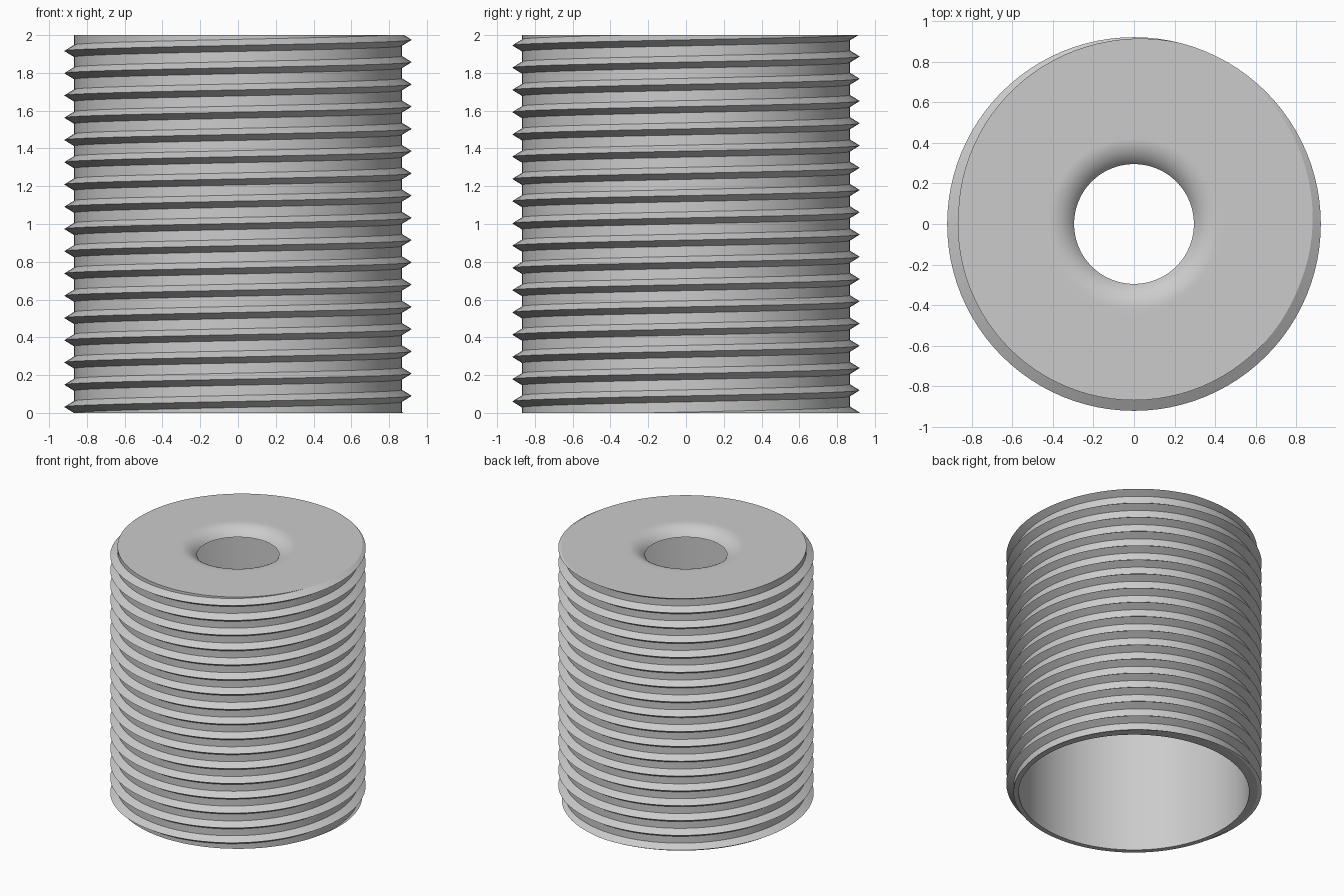
import bpy, bmesh
from math import sin, cos, pi, radians
from mathutils import Vector

cube = bpy.data.objects.get("Cube")
if cube:
    bpy.data.objects.remove(cube, do_unlink=True)

STEPS = 96           # segments per turn
TURNS = 20
PITCH = 0.1178
CORE, CREST = 0.868, 0.92
HALF = 0.032         # half width of the thread at its root
START = 1.975 - 18 * PITCH
HEIGHT = 2.0

bm = bmesh.new()


def polar(r, step, z):
    a = 2 * pi * step / STEPS
    return bm.verts.new((r * cos(a), r * sin(a), z))


# Helical thread: each column holds lower root, crest and upper root
cols = []
for i in range(TURNS * STEPS + 1):
    z = START + PITCH * i / STEPS
    cols.append([polar(CORE, i, z - HALF), polar(CREST, i, z), polar(CORE, i, z + HALF)])
for i in range(len(cols) - 1):
    a, b = cols[i], cols[i + 1]
    for k in range(2):
        bm.faces.new((a[k], b[k], b[k + 1], a[k + 1]))
    if i + STEPS + 1 < len(cols):     # core band up to the next turn
        bm.faces.new((a[2], b[2], cols[i + STEPS + 1][0], cols[i + STEPS][0]))

# Trim the thread flat at the bottom and top
for z, n in ((0, -1), (HEIGHT, 1)):
    geom = bm.verts[:] + bm.edges[:] + bm.faces[:]
    bmesh.ops.bisect_plane(bm, geom=geom, dist=1e-6, plane_co=(0, 0, z),
                           plane_no=(0, 0, n), clear_outer=True)

# Inside: rounded hole lip, underside of the top plate, hollow wall
HOLE, LIP, SWEEP = 0.295, 0.155, radians(55)
outer = HOLE + LIP * sin(SWEEP)
profile = [(outer + 0.03, HEIGHT)]
for k in range(11):
    t = SWEEP * k / 10
    profile.append((outer - LIP * sin(t), HEIGHT - LIP * (1 - cos(t))))
profile += [(0.83, profile[-1][1]), (0.83, 0)]
rings = [[polar(r, s, z) for s in range(STEPS)] for r, z in profile]
for lo, hi in zip(rings, rings[1:]):
    for s in range(STEPS):
        n = (s + 1) % STEPS
        bm.faces.new((lo[s], hi[s], hi[n], lo[n]))

# Flat top face and bottom rim
for z, n in ((0, -1), (HEIGHT, 1)):
    rim = [e for e in bm.edges
           if e.is_boundary and all(abs(v.co.z - z) < 1e-4 for v in e.verts)]
    bmesh.ops.triangle_fill(bm, use_beauty=True, use_dissolve=False,
                            edges=rim, normal=Vector((0, 0, n)))
bmesh.ops.recalc_face_normals(bm, faces=bm.faces[:])

mesh = bpy.data.meshes.new("threaded_sleeve")
bm.to_mesh(mesh)
bm.free()
sleeve = bpy.data.objects.new("threaded_sleeve", mesh)
bpy.context.collection.objects.link(sleeve)

# Plain grey
grey = bpy.data.materials.new("plain_grey")
grey.use_nodes = True
colour = (0.6, 0.6, 0.6, 1)
grey.diffuse_color = colour
grey.node_tree.nodes["Principled BSDF"].inputs["Base Color"].default_value = colour
mesh.materials.append(grey)

bpy.ops.object.select_all(action='DESELECT')
sleeve.select_set(True)
bpy.context.view_layer.objects.active = sleeve
bpy.ops.object.shade_smooth_by_angle(angle=radians(30))
